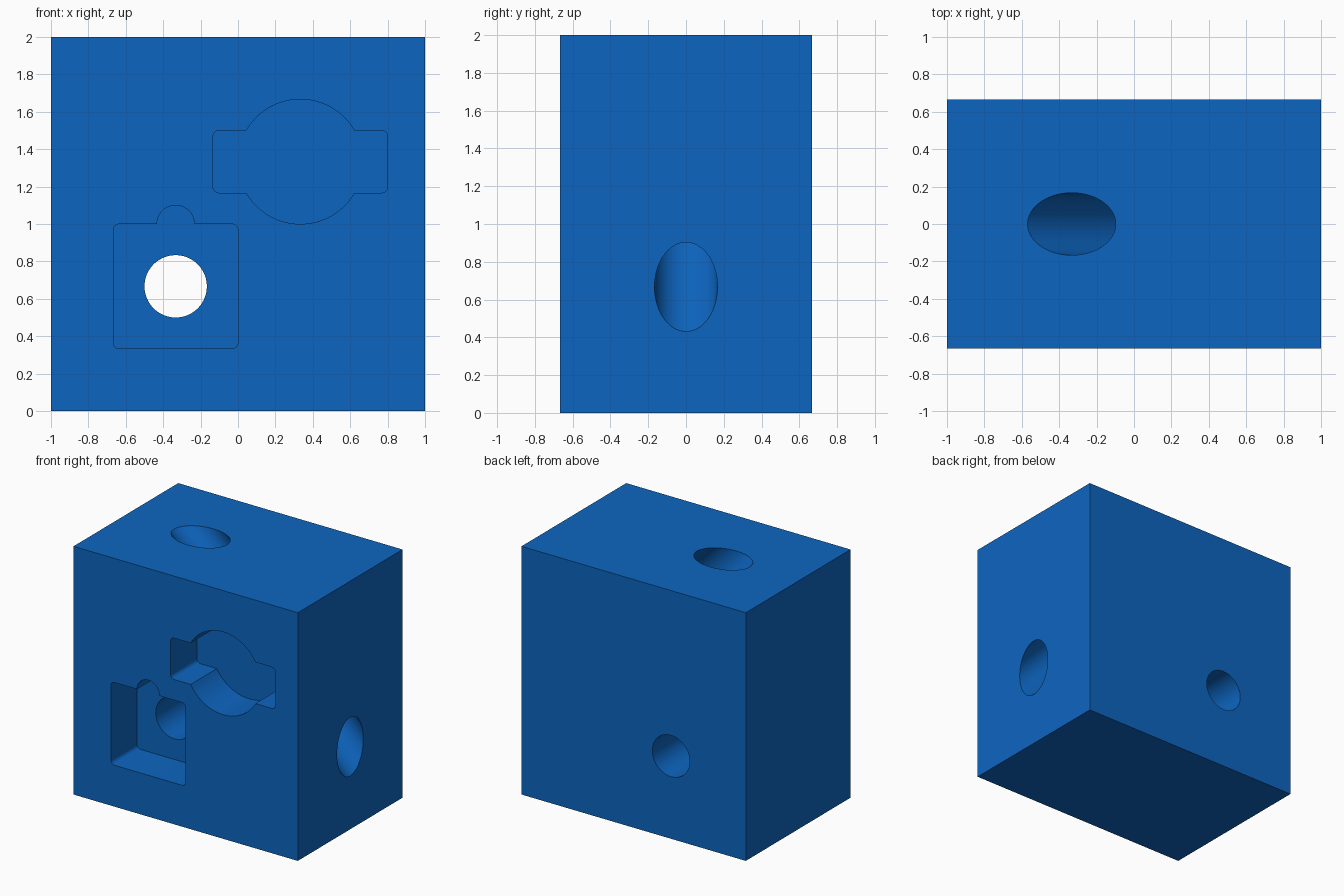
import bpy, bmesh, math
from mathutils import Matrix, Vector

cube = bpy.data.objects.get("Cube")
if cube:
    bpy.data.objects.remove(cube, do_unlink=True)

T = 1 / 3            # module: the block is 6 x 4 x 6 half-modules
HOLE_R = T / 2
FRONT = -2 * T
FLOOR = -T           # depth reached by both pockets
CORNER = 0.033

blue = bpy.data.materials.new("blue")
blue.use_nodes = True
colour = (0.004, 0.13, 0.527, 1)
blue.diffuse_color = colour
blue.node_tree.nodes["Principled BSDF"].inputs["Base Color"].default_value = colour


def make_object(name, bm):
    bmesh.ops.recalc_face_normals(bm, faces=bm.faces)
    mesh = bpy.data.meshes.new(name)
    bm.to_mesh(mesh)
    bm.free()
    mesh.materials.append(blue)
    obj = bpy.data.objects.new(name, mesh)
    bpy.context.collection.objects.link(obj)
    return obj


def arc(cx, cz, r, start, end, steps):
    """Points of an arc in the x-z plane, angles in degrees."""
    angles = [math.radians(start + (end - start) * i / steps) for i in range(steps + 1)]
    return [(cx + r * math.cos(a), cz + r * math.sin(a)) for a in angles]


def corner(x, z, sx, sz, start):
    """Rounded corner at (x, z), curving inwards."""
    return arc(x - sx * CORNER, z - sz * CORNER, CORNER, start, start + 90, 6)


def pocket_cutter(name, outline):
    bm = bmesh.new()
    face = bm.faces.new([bm.verts.new((x, FRONT - 0.1, z)) for x, z in outline])
    new = bmesh.ops.extrude_face_region(bm, geom=[face])["geom"]
    verts = [v for v in new if isinstance(v, bmesh.types.BMVert)]
    bmesh.ops.translate(bm, verts=verts, vec=(0, FLOOR - FRONT + 0.1, 0))
    return make_object(name, bm)


def hole_cutter(name, centre, direction, length):
    bm = bmesh.new()
    turn = Vector(direction).to_track_quat('Z', 'Y').to_matrix().to_4x4()
    bmesh.ops.create_cone(bm, cap_ends=True, segments=96, radius1=HOLE_R, radius2=HOLE_R,
                          depth=length, matrix=Matrix.Translation(centre) @ turn)
    return make_object(name, bm)


# Solid block
bm = bmesh.new()
bmesh.ops.create_cube(bm, size=1, matrix=Matrix.Translation((0, 0, 1)) @ Matrix.Diagonal((2, 4 * T, 2, 1)))
block = make_object("block", bm)

# Square pocket with a round notch on its top edge
square = (corner(0, 3 * T, 1, 1, 0) + arc(-T, 3 * T, 0.1, 0, 180, 32)
          + corner(-2 * T, 3 * T, -1, 1, 90) + corner(-2 * T, T, -1, -1, 180)
          + corner(0, T, 1, -1, 270))

# Round pocket crossed by a rounded slot
cx, cz, w, h = T, 4 * T, 0.467, T / 2
slot = (corner(cx + w, cz + h, 1, 1, 0) + arc(cx, cz, T, 30, 150, 40)
        + corner(cx - w, cz + h, -1, 1, 90) + corner(cx - w, cz - h, -1, -1, 180)
        + arc(cx, cz, T, 210, 330, 40) + corner(cx + w, cz - h, 1, -1, 270))

cutters = [
    pocket_cutter("square_pocket_cutter", square),
    pocket_cutter("round_slot_cutter", slot),
    # Straight hole from the square pocket out of the back
    hole_cutter("straight_hole_cutter", (-T, 0, 2 * T), (0, 1, 0), 2),
    # Diagonal tunnel from the top to the side
    hole_cutter("diagonal_tunnel_cutter", (T, 0, 4 * T), (1, 0, -1), 3),
]

# Cut everything out, then drop the cutters
bpy.context.view_layer.objects.active = block
for cutter in cutters:
    cutter.hide_render = True
    mod = block.modifiers.new(cutter.name, 'BOOLEAN')
    mod.operation = 'DIFFERENCE'
    mod.solver = 'EXACT'
    mod.object = cutter
    bpy.ops.object.modifier_apply(modifier=mod.name)
    bpy.data.objects.remove(cutter, do_unlink=True)

# Smooth hole walls, sharp edges
bpy.ops.object.select_all(action='DESELECT')
block.select_set(True)
bpy.ops.object.shade_smooth_by_angle(angle=math.radians(25))
